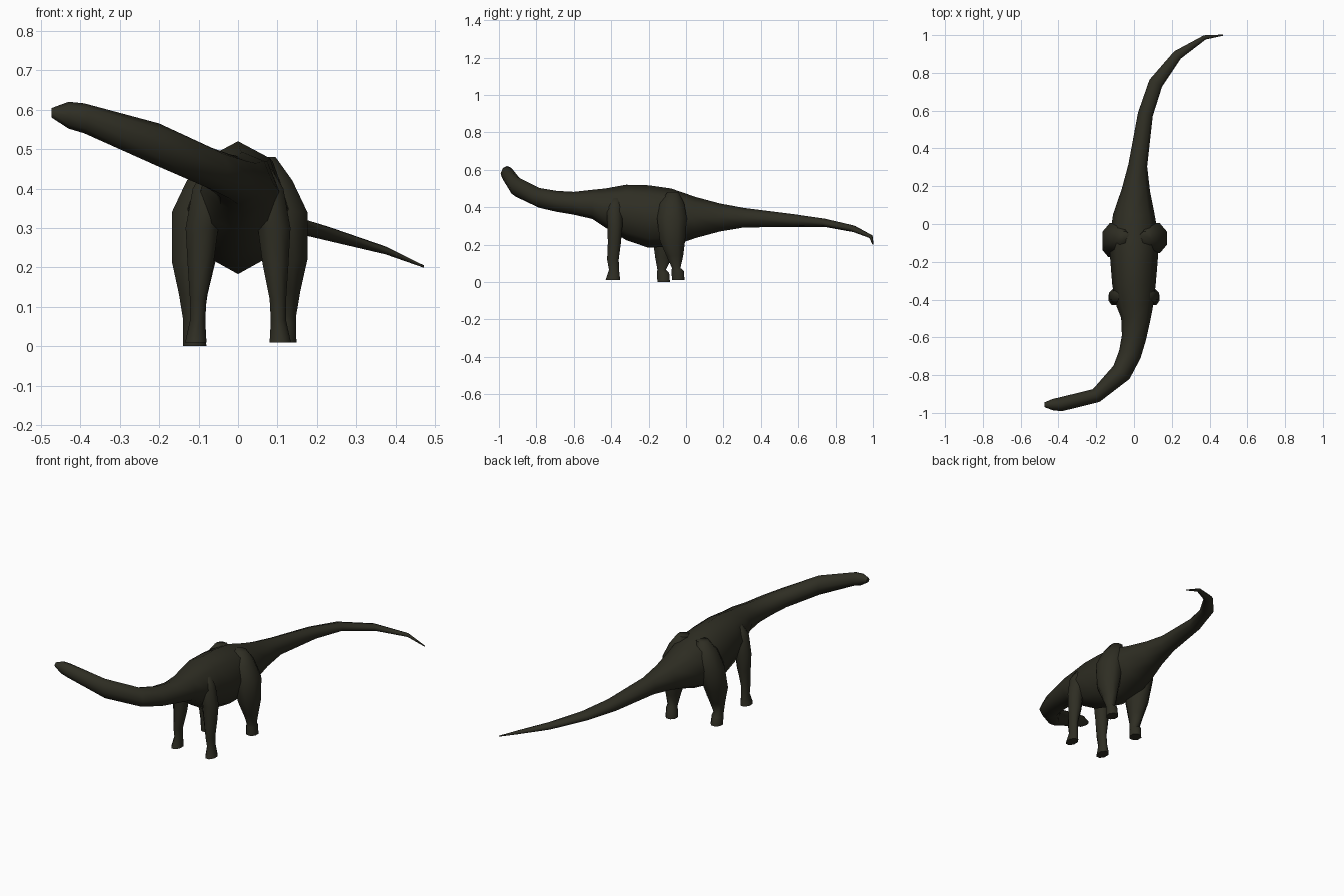
import bpy, bmesh, math
from mathutils import Vector

if "Cube" in bpy.data.objects:
    bpy.data.objects.remove(bpy.data.objects["Cube"])

hide = bpy.data.materials.new("dark olive hide")
hide.diffuse_color = (0.028, 0.027, 0.017, 1)
hide.use_nodes = True
hide.node_tree.nodes["Principled BSDF"].inputs["Base Color"].default_value = hide.diffuse_color


def skin(name, rings):
    """Join rings of points into a closed, smooth-shaded tube."""
    bm = bmesh.new()
    loops = [[bm.verts.new(p) for p in ring] for ring in rings]
    n = len(loops[0])
    for a, b in zip(loops, loops[1:]):
        for i in range(n):
            j = (i + 1) % n
            bm.faces.new((a[i], a[j], b[j], b[i]))
    bm.faces.new(loops[0])
    bm.faces.new(loops[-1])
    bmesh.ops.recalc_face_normals(bm, faces=bm.faces)
    mesh = bpy.data.meshes.new(name)
    bm.to_mesh(mesh)
    bm.free()
    mesh.materials.append(hide)
    ob = bpy.data.objects.new(name, mesh)
    bpy.context.collection.objects.link(ob)
    bpy.context.view_layer.objects.active = ob
    ob.select_set(True)
    bpy.ops.object.shade_smooth_by_angle(angle=math.radians(60))
    ob.select_set(False)
    return ob


# Tail, torso, neck and head: x, y, z, half width, half height
spine = [
    (.472, 1.0, .202, .003, .003), (.375, .988, .243, .012, .010),
    (.23, .895, .285, .026, .018), (.115, .745, .316, .038, .022),
    (.06, .58, .328, .040, .034), (.02, .31, .344, .050, .052),
    (.01, .18, .345, .075, .075), (0, .05, .345, .110, .110),
    (0, -.08, .345, .132, .155), (0, -.20, .350, .125, .167),
    (0, -.32, .372, .115, .148), (.005, -.43, .395, .098, .105),
    (.01, -.50, .415, .078, .078), (0, -.60, .421, .065, .061),
    (-.022, -.69, .431, .060, .056), (-.066, -.785, .450, .055, .053),
    (-.20, -.908, .510, .038, .055), (-.39, -.955, .578, .037, .038),
    (-.43, -.956, .586, .030, .034), (-.473, -.957, .592, .013, .012),
]
rings = []
for i, (x, y, z, w, h) in enumerate(spine):
    a, b = spine[max(i - 1, 0)], spine[min(i + 1, len(spine) - 1)]
    t = Vector((b[0] - a[0], b[1] - a[1], 0)).normalized()
    side = Vector((-t.y, t.x, 0))
    rings.append([Vector((x, y, z)) + side * w * math.cos(k * math.pi / 4)
                  + Vector((0, 0, h * math.sin(k * math.pi / 4)))
                  for k in range(8)])
skin("body_neck_and_tail", rings)

# Legs, top to sole: z, inner x, outer x, front y, back y
front_leg = [
    (.45, .04, .085, -.40, -.35), (.40, .03, .115, -.425, -.34),
    (.30, .05, .133, -.42, -.34), (.21, .062, .128, -.418, -.348),
    (.12, .080, .122, -.422, -.36), (.065, .083, .122, -.412, -.358),
    (.01, .080, .134, -.43, -.352),
]
hind_leg = [
    (.48, .03, .095, -.10, -.04), (.42, .03, .138, -.14, -.01),
    (.34, .04, .176, -.155, .005), (.22, .065, .176, -.14, -.005),
    (.14, .085, .158, -.105, -.015), (.075, .095, .147, -.075, -.03),
    (.06, .093, .147, -.078, -.012), (.01, .088, .148, -.075, -.008),
]


def leg(name, table, side, shift=0, drop=0):
    """Hexagonal leg; shift swings the foot along y, drop lowers the sole."""
    out = []
    for z, xi, xo, yf, yb in table:
        f = max(0, min(1, (.34 - z) / .26))
        cx, cy = (xi + xo) / 2, (yf + yb) / 2 + shift * f
        ring = []
        for k in range(8):
            a = (k + .5) * math.pi / 4
            ring.append(Vector((side * (cx + (xo - xi) / 2 * math.cos(a) * 1.08),
                                cy + (yb - yf) / 2 * math.sin(a) * 1.08,
                                z - drop * f)))
        out.append(ring)
    skin(name, out)


leg("front_leg_right", front_leg, 1)
leg("front_leg_left", front_leg, -1)
leg("hind_leg_right", hind_leg, 1)
leg("hind_leg_left", [(z, i - .008, o - .008, f, b) for z, i, o, f, b in hind_leg],
    -1, shift=-.078, drop=.01)
